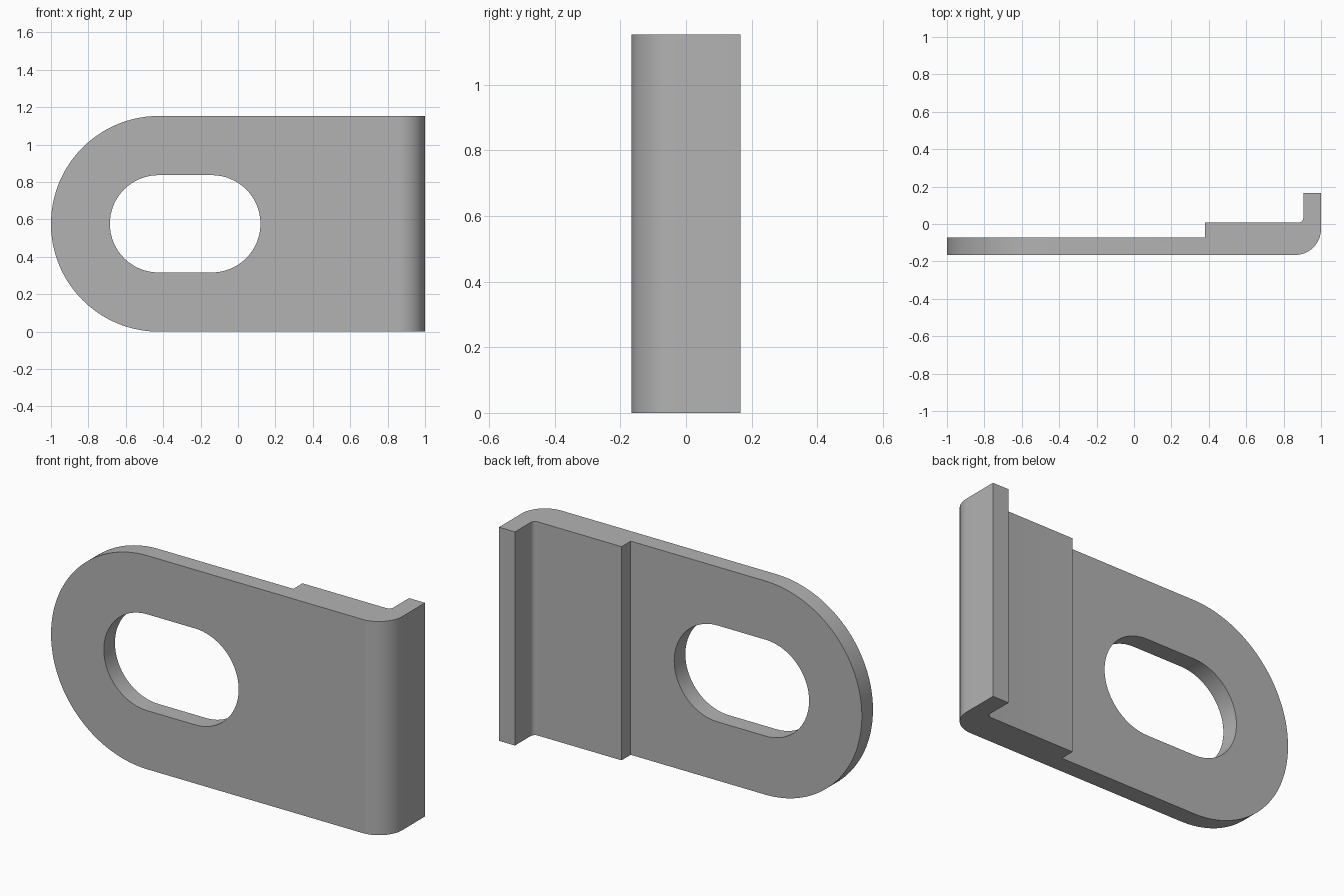
import bpy, bmesh
from math import pi, cos, sin, radians
from mathutils import Vector

cube = bpy.data.objects.get("Cube")
if cube:
    bpy.data.objects.remove(cube, do_unlink=True)

HEIGHT = 1.153
MID = HEIGHT / 2
FRONT, BACK = -0.166, 0.166
THICK = 0.095

steel = bpy.data.materials.new("grey steel")
steel.use_nodes = True
grey = (0.45, 0.45, 0.45, 1)
steel.diffuse_color = grey
steel.node_tree.nodes["Principled BSDF"].inputs["Base Color"].default_value = grey


def arc(cx, cy, r, start, end, steps):
    """Points on an arc, angles in degrees."""
    angles = [radians(start + (end - start) * i / steps) for i in range(steps + 1)]
    return [(cx + r * cos(a), cy + r * sin(a)) for a in angles]


def prism(name, points, low, high, axis):
    """Extrude a closed outline along z (plan) or y (elevation)."""
    bm = bmesh.new()
    place = (lambda p: (p[0], p[1], low)) if axis == "z" else (lambda p: (p[0], low, p[1]))
    face = bm.faces.new([bm.verts.new(place(p)) for p in points])
    shift = Vector((0, 0, high - low)) if axis == "z" else Vector((0, high - low, 0))
    extruded = bmesh.ops.extrude_face_region(bm, geom=[face])
    bmesh.ops.translate(bm, vec=shift,
                        verts=[v for v in extruded["geom"] if isinstance(v, bmesh.types.BMVert)])
    bmesh.ops.recalc_face_normals(bm, faces=bm.faces)
    mesh = bpy.data.meshes.new(name)
    bm.to_mesh(mesh)
    bm.free()
    mesh.materials.append(steel)
    obj = bpy.data.objects.new(name, mesh)
    bpy.context.collection.objects.link(obj)
    return obj


# Bent plate section: thin tongue, thicker pad, rounded bend and short flange
bend, fillet = 0.14, 0.025
pad_y, flange_x, step_x = 0.007, 1 - THICK, 0.38
section = [(-1.2, FRONT)]
section += arc(1 - bend, FRONT + bend, bend, -90, 0, 24)
section += [(1, BACK), (flange_x, BACK)]
section += arc(flange_x - fillet, pad_y + fillet, fillet, 0, -90, 10)
section += [(step_x, pad_y), (step_x, FRONT + THICK), (-1.2, FRONT + THICK)]
bracket = prism("bracket_plate", section, -0.2, HEIGHT + 0.2, "z")

# Elevation outline with a half-round end, and the long slot
outline = arc(MID - 1, MID, MID, 90, 270, 72) + [(1.2, 0), (1.2, HEIGHT)]
outline_cutter = prism("outline_cutter", outline, -0.5, 0.5, "y")
slot_r = 0.26
slot = arc(-0.685 + slot_r, MID, slot_r, 90, 270, 48)
slot += arc(0.12 - slot_r, MID, slot_r, -90, 90, 48)
slot_cutter = prism("slot_cutter", slot, -0.5, 0.5, "y")

# Trim and pierce the plate
bpy.ops.object.select_all(action="DESELECT")
bracket.select_set(True)
bpy.context.view_layer.objects.active = bracket
for cutter, operation in ((outline_cutter, "INTERSECT"), (slot_cutter, "DIFFERENCE")):
    cutter.hide_render = True
    mod = bracket.modifiers.new(cutter.name, "BOOLEAN")
    mod.operation = operation
    mod.solver = "EXACT"
    mod.object = cutter
    bpy.ops.object.modifier_apply(modifier=mod.name)
    bpy.data.objects.remove(cutter, do_unlink=True)

bpy.ops.object.shade_smooth_by_angle(angle=radians(30))
